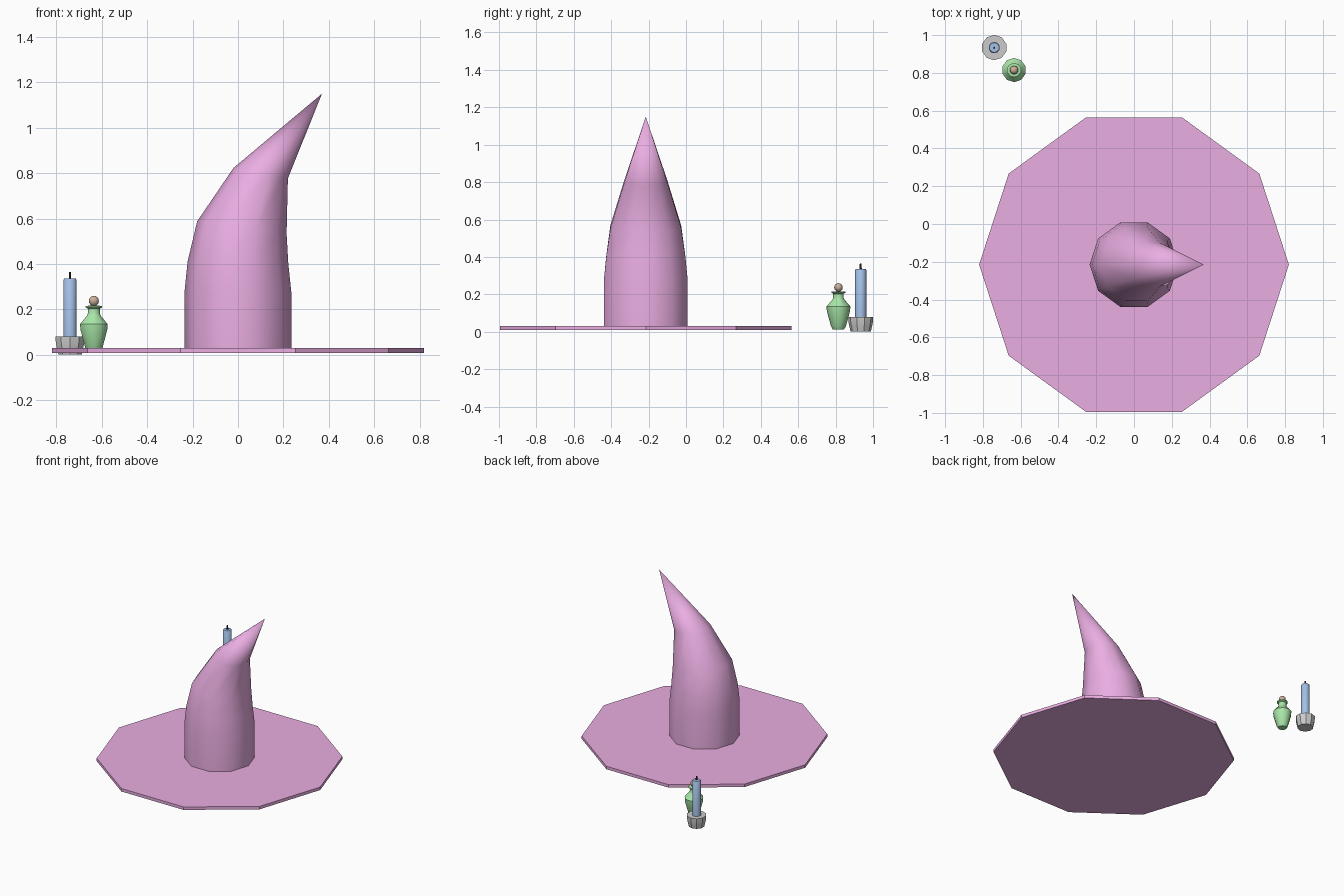
import bpy, bmesh, math

if "Cube" in bpy.data.objects:
    bpy.data.objects.remove(bpy.data.objects["Cube"])

SIDES = 10


def material(name, rgb):
    m = bpy.data.materials.new(name)
    m.diffuse_color = (*rgb, 1)
    m.use_nodes = True
    m.node_tree.nodes["Principled BSDF"].inputs["Base Color"].default_value = m.diffuse_color
    return m


def loft(name, rings, location, mat=None, start=0.0, tip=None, sides=SIDES, angle=35, cap=True):
    """Skin rings given as (x offset, z, radius, tilt), capped or ending in a tip."""
    bm = bmesh.new()
    loops = []
    for ox, z, r, tilt in rings:
        loop = []
        for i in range(sides):
            a = start + 2 * math.pi * i / sides
            x, y = r * math.cos(a), r * math.sin(a)
            loop.append(bm.verts.new((ox + x * math.cos(tilt), y, z - x * math.sin(tilt))))
        loops.append(loop)
    for lo, hi in zip(loops, loops[1:]):
        for i in range(sides):
            j = (i + 1) % sides
            bm.faces.new((lo[i], lo[j], hi[j], hi[i]))
    if cap:
        bm.faces.new(loops[0][::-1])
    if tip:
        point = bm.verts.new(tip)
        for i in range(sides):
            bm.faces.new((loops[-1][i], loops[-1][(i + 1) % sides], point))
    else:
        bm.faces.new(loops[-1])
    bmesh.ops.recalc_face_normals(bm, faces=bm.faces)
    return finish(bm, name, location, mat, angle)


def finish(bm, name, location, mat, angle):
    mesh = bpy.data.meshes.new(name)
    bm.to_mesh(mesh)
    bm.free()
    ob = bpy.data.objects.new(name, mesh)
    bpy.context.collection.objects.link(ob)
    ob.location = location
    if mat:
        mesh.materials.append(mat)
    bpy.ops.object.select_all(action='DESELECT')
    ob.select_set(True)
    bpy.context.view_layer.objects.active = ob
    bpy.ops.object.shade_smooth_by_angle(angle=math.radians(angle))
    return ob


def turned(name, profile, location, mat=None, **kw):
    """Upright round part from (radius, z) pairs."""
    return loft(name, [(0, z, r, 0) for r, z in profile], location, mat,
                start=math.pi / 2, **kw)


pink = material("pink_felt", (0.82, 0.42, 0.76))
blue = material("blue_wax", (0.37, 0.53, 0.80))
green = material("green_glass", (0.40, 0.80, 0.40))
cork = material("cork", (0.60, 0.43, 0.33))
black = material("wick_black", (0.03, 0.03, 0.03))

# Pointed hat: flat brim and bent crown
HAT = (0, -0.215, 0)
loft("hat_brim", [(0, 0.008, 0.82, 0), (0, 0.03, 0.82, 0)], HAT, pink, angle=30)
loft("hat_crown", [
    (0, 0.03, 0.235, 0),
    (0, 0.28, 0.235, 0.02),
    (0.0, 0.405, 0.222, 0.03),
    (0.017, 0.56, 0.199, 0.14),
    (0.10, 0.80, 0.122, 0.19),
], HAT, pink, tip=(0.37, 0, 1.15), angle=60, cap=False)

# Candle in a tapered holder
CANDLE = (-0.74, 0.934, 0)
turned("candle_holder", [(0.054, 0), (0.061, 0.03), (0.066, 0.055), (0.067, 0.08)], CANDLE)
turned("candle", [(0.03, 0.07), (0.03, 0.33), (0.026, 0.336)], CANDLE, blue, angle=40)
turned("candle_wick", [(0.006, 0.33), (0.005, 0.364)], CANDLE, black, sides=6)

# Stoppered bottle
BOTTLE = (-0.635, 0.815, 0)
turned("bottle", [
    (0.030, 0.012), (0.040, 0.03), (0.062, 0.11), (0.064, 0.135), (0.032, 0.172),
    (0.028, 0.182), (0.028, 0.203), (0.038, 0.209), (0.038, 0.215), (0.024, 0.216),
], BOTTLE, green, angle=40)

# Round stopper
bm = bmesh.new()
bmesh.ops.create_uvsphere(bm, u_segments=10, v_segments=8, radius=0.023)
finish(bm, "bottle_stopper", (BOTTLE[0], BOTTLE[1], 0.237), cork, 60)
